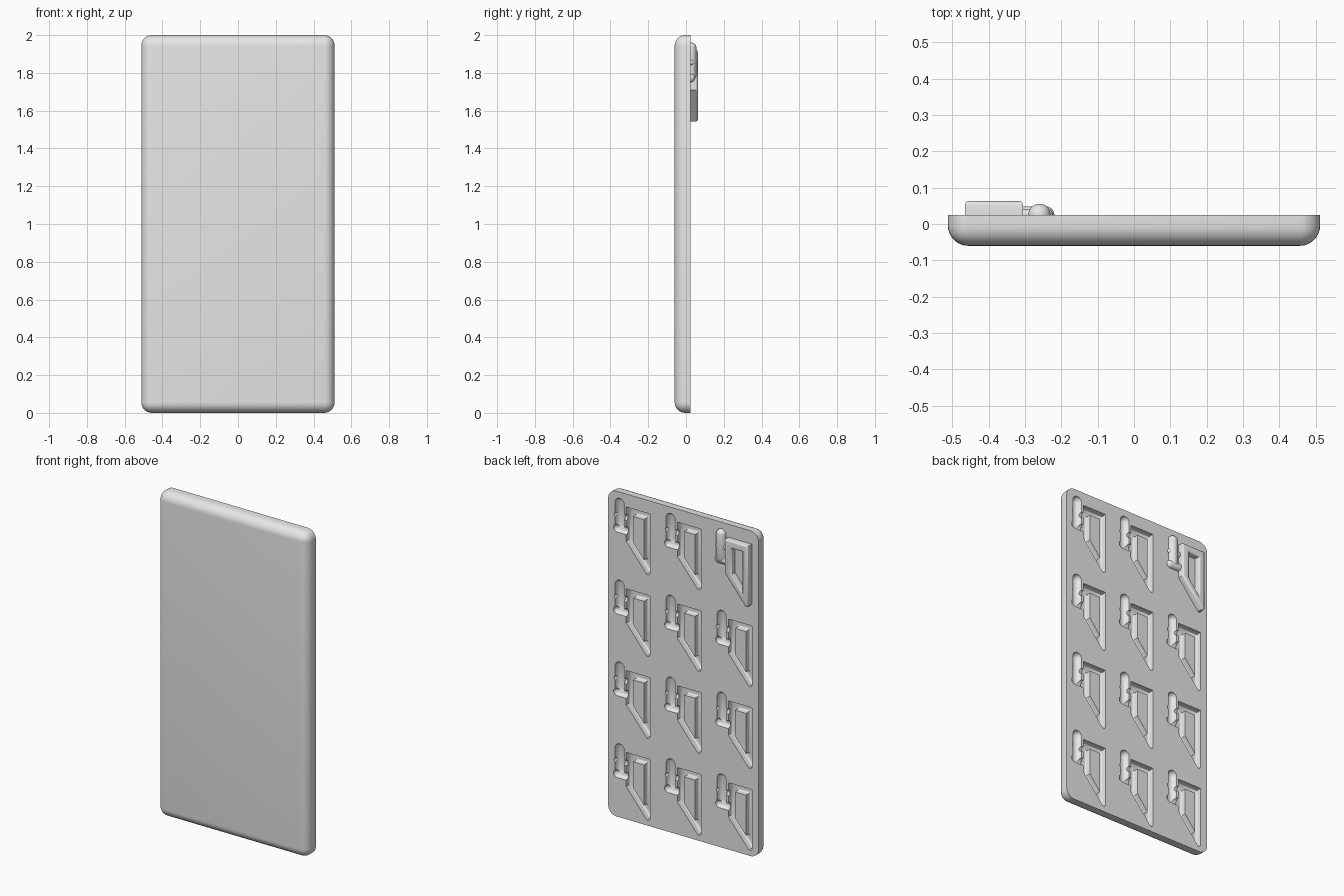
import bpy, bmesh, math
from mathutils import Matrix, Vector

scene_cube = bpy.data.objects.get("Cube")
if scene_cube:
    bpy.data.objects.remove(scene_cube, do_unlink=True)

BACK = 0.025          # plane of the open back face
RELIEF = 0.038        # height of the casting, depth of each recess
PITCH_X, PITCH_Z = 0.347, 0.503

grey = bpy.data.materials.new("light_grey")
grey.use_nodes = True
grey.diffuse_color = (0.8, 0.8, 0.8, 1)
grey.node_tree.nodes["Principled BSDF"].inputs["Base Color"].default_value = (0.8, 0.8, 0.8, 1)


def add_object(name, data):
    obj = bpy.data.objects.new(name, data)
    bpy.context.collection.objects.link(obj)
    return obj


def from_bmesh(name, bm):
    mesh = bpy.data.meshes.new(name)
    bm.to_mesh(mesh)
    bm.free()
    return add_object(name, mesh)


def bake(obj):
    """Replace an object's mesh with its modified result."""
    bpy.context.view_layer.update()
    graph = bpy.context.evaluated_depsgraph_get()
    mesh = bpy.data.meshes.new_from_object(obj.evaluated_get(graph))
    obj.modifiers.clear()
    obj.data = mesh


def boolean(obj, other, operation):
    mod = obj.modifiers.new(operation.lower(), "BOOLEAN")
    mod.operation, mod.solver, mod.object = operation, "EXACT", other
    bake(obj)
    bpy.data.objects.remove(other, do_unlink=True)


def frame(name):
    """Slanted open frame with a softened rim, centred on the back plane."""
    rim = 0.01
    outer = [(-0.305, 1.92), (-0.465, 1.92), (-0.465, 1.552), (-0.458, 1.543),
             (-0.445, 1.543), (-0.305, 1.71)]
    hole = [(-0.352, 1.875), (-0.425, 1.875), (-0.425, 1.625), (-0.352, 1.715)]
    curve = bpy.data.curves.new(name, "CURVE")
    curve.dimensions, curve.fill_mode = "2D", "BOTH"
    curve.extrude, curve.bevel_depth = RELIEF - rim, rim
    curve.bevel_resolution, curve.offset = 2, -rim
    for loop in (outer, hole):
        spline = curve.splines.new("POLY")
        spline.points.add(len(loop) - 1)
        for point, (x, z) in zip(spline.points, loop):
            point.co = (x, z, 0, 1)
        spline.use_cyclic_u = True
    temp = add_object("frame_outline", curve)
    bpy.context.view_layer.update()
    graph = bpy.context.evaluated_depsgraph_get()
    mesh = bpy.data.meshes.new_from_object(temp.evaluated_get(graph))
    bpy.data.objects.remove(temp, do_unlink=True)
    bm = bmesh.new()
    bm.from_mesh(mesh)
    bmesh.ops.transform(bm, verts=bm.verts, matrix=Matrix.Translation((0, BACK, 0))
                        @ Matrix.Rotation(math.pi / 2, 4, "X"))
    bmesh.ops.remove_doubles(bm, verts=bm.verts, dist=1e-5)
    bmesh.ops.recalc_face_normals(bm, faces=bm.faces)
    return from_bmesh(name, bm)


def capsule(name, start, end, radius):
    """Round-ended rod between two (x, z) points on the back plane."""
    a, b = (Vector((p[0], BACK, p[1])) for p in (start, end))
    bm = bmesh.new()
    bmesh.ops.create_uvsphere(bm, u_segments=20, v_segments=11, radius=radius)
    for v in bm.verts:
        v.co.z += math.copysign((b - a).length / 2, v.co.z)
    turn = (b - a).to_track_quat("Z", "Y").to_matrix().to_4x4()
    bmesh.ops.transform(bm, verts=bm.verts, matrix=Matrix.Translation((a + b) / 2) @ turn)
    return from_bmesh(name, bm)


# Casting: frame, upright rod and two cross rods
casting = frame("casting")
boolean(casting, capsule("upright_rod", (-0.26, 1.79), (-0.26, 1.93), 0.031), "UNION")
boolean(casting, capsule("lower_cross_rod", (-0.243, 1.773), (-0.325, 1.773), 0.024), "UNION")
boolean(casting, capsule("upper_cross_rod", (-0.24, 1.855), (-0.325, 1.855), 0.017), "UNION")

# Mould plate: rounded front and corners, sharp back rim
bm = bmesh.new()
bmesh.ops.create_cube(bm, size=1)
for v in bm.verts:
    v.co = (v.co.x * 1.024, BACK if v.co.y > 0 else -0.06, v.co.z * 2 + 1)
soft = [e for e in bm.edges if any(v.co.y < 0 for v in e.verts)]
bmesh.ops.bevel(bm, geom=soft, offset=0.056, segments=8, profile=0.5, affect="EDGES")
mould_plate = from_bmesh("mould_plate", bm)

# Recesses in every cell but the one that holds the casting
bm = bmesh.new()
for col in range(3):
    for row in range(4):
        if col or row:
            known = len(bm.verts)
            bm.from_mesh(casting.data)
            bm.verts.ensure_lookup_table()
            bmesh.ops.translate(bm, verts=bm.verts[known:],
                                vec=(col * PITCH_X, 0, -row * PITCH_Z))
boolean(mould_plate, from_bmesh("recess_cutter", bm), "DIFFERENCE")

# Colour and shading
for obj in (mould_plate, casting):
    obj.data.materials.clear()
    obj.data.materials.append(grey)
    bpy.ops.object.select_all(action="DESELECT")
    obj.select_set(True)
    bpy.context.view_layer.objects.active = obj
    bpy.ops.object.shade_smooth_by_angle(angle=math.radians(35))
